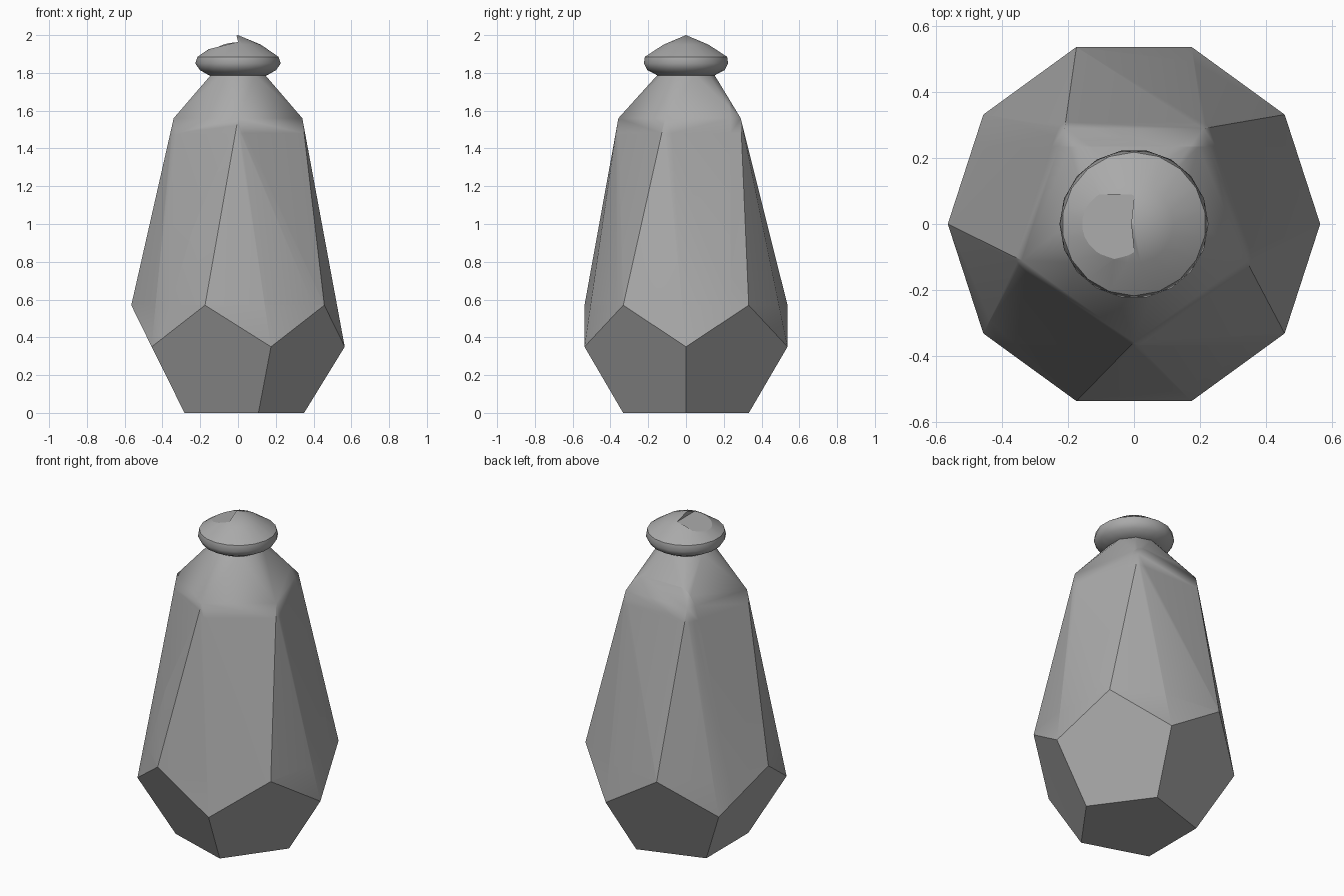
import bpy, bmesh
from math import sin, cos, pi, radians

cube = bpy.data.objects.get("Cube")
if cube:
    bpy.data.objects.remove(cube, do_unlink=True)

stone = bpy.data.materials.new("grey stone")
stone.use_nodes = True
stone.diffuse_color = (0.4, 0.4, 0.4, 1)
stone.node_tree.nodes["Principled BSDF"].inputs["Base Color"].default_value = (0.4, 0.4, 0.4, 1)


def ring(radius, z, sides=5, start=0):
    step = 2 * pi / sides
    return [(radius * cos(radians(start) + i * step),
             radius * sin(radians(start) + i * step), z) for i in range(sides)]


def hull(bm, points):
    verts = [bm.verts.new(p) for p in points]
    bmesh.ops.convex_hull(bm, input=verts)
    loose = [v for v in bm.verts if not v.link_faces]
    bmesh.ops.delete(bm, geom=loose, context='VERTS')
    bmesh.ops.dissolve_limit(bm, angle_limit=radians(1.5), verts=bm.verts[:], edges=bm.edges[:])
    bmesh.ops.recalc_face_normals(bm, faces=bm.faces[:])


def seam(bm, point, normal, keep):
    """Cut a hairline joint along a plane, only where keep(middle) holds."""
    cut = bmesh.ops.bisect_plane(bm, geom=bm.verts[:] + bm.edges[:] + bm.faces[:],
                                 plane_co=point, plane_no=normal)["geom_cut"]
    edges = [e for e in cut if isinstance(e, bmesh.types.BMEdge)
             and keep((e.verts[0].co + e.verts[1].co) / 2)]
    if edges:
        bmesh.ops.split_edges(bm, edges=edges)


def finish(bm, name, angle=30):
    mesh = bpy.data.meshes.new(name)
    bm.to_mesh(mesh)
    bm.free()
    mesh.materials.append(stone)
    obj = bpy.data.objects.new(name, mesh)
    bpy.context.collection.objects.link(obj)
    bpy.ops.object.select_all(action='DESELECT')
    obj.select_set(True)
    bpy.context.view_layer.objects.active = obj
    bpy.ops.object.shade_smooth_by_angle(angle=radians(angle))
    return obj


# Body: half dodecahedron foot, tapering to a five-cornered shoulder and round neck
bm = bmesh.new()
hull(bm, ring(0.35, 0) + ring(0.565, 0.35) + ring(0.565, 0.57, start=36)
     + ring(0.372, 1.48, start=54) + ring(0.358, 1.56, start=54)
     + ring(0.15, 1.79, sides=10, start=18))
# Hairline joints between the blocks
seam(bm, (0, 0, 0.57), (0, 0, 1), lambda c: c.y < 0.3)
seam(bm, (0, 0, 1.48), (0, 0, 1), lambda c: c.y < -0.1)
seam(bm, (0, -0.365, 0), (0, 1, 0), lambda c: True)
seam(bm, (0, 0.235, 0), (0, 1, 0), lambda c: c.z > 0.57)
finish(bm, "body")

# Cap: flattened knob with a pointed dome
bm = bmesh.new()
points = [(0, 0, 2)]
for radius, z, start in ((0.15, 1.785, 0), (0.205, 1.815, 10), (0.226, 1.85, 0),
                         (0.218, 1.885, 10), (0.12, 1.95, 0)):
    points += ring(radius, z, sides=18, start=start)
hull(bm, points)
cap = finish(bm, "cap", 35)

# Shallow chip in the left-hand side of the dome
bpy.ops.mesh.primitive_cube_add(size=1, location=(-0.105, -0.015, 2.015),
                                rotation=(0, radians(-14), 0))
chip = bpy.context.object
chip.name = "chip_cutter"
chip.scale = (0.18, 0.21, 0.15)
chip.hide_render = True
chip.hide_set(True)
cut = cap.modifiers.new("chip", 'BOOLEAN')
cut.operation = 'DIFFERENCE'
cut.object = chip
